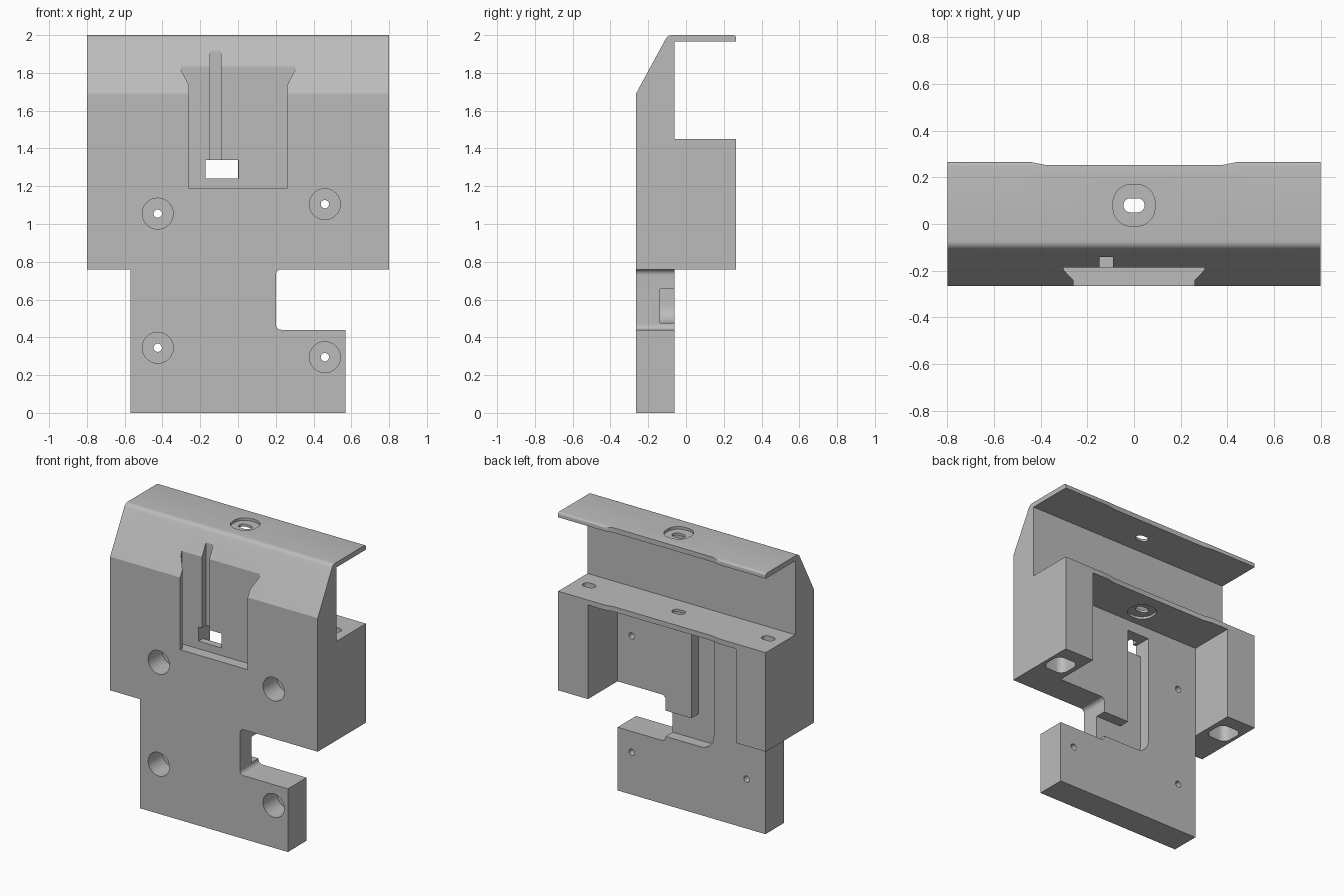
import bpy, bmesh, math

cube = bpy.data.objects.get("Cube")
if cube:
    bpy.data.objects.remove(cube, do_unlink=True)

# Single grey plastic
grey = bpy.data.materials.new("light_grey")
grey.use_nodes = True
COLOR = (0.5, 0.5, 0.5, 1)
grey.diffuse_color = COLOR
grey.node_tree.nodes["Principled BSDF"].inputs["Base Color"].default_value = COLOR
grey.node_tree.nodes["Principled BSDF"].inputs["Roughness"].default_value = 0.6

PLACE = {
    "x": lambda a, b, d: (d, a, b),
    "y": lambda a, b, d: (a, d, b),
    "z": lambda a, b, d: (a, b, d),
}


def prism(name, pts, axis, lo, hi):
    """Extrude a flat outline along an axis from lo to hi."""
    place = PLACE[axis]
    bm = bmesh.new()
    base = [bm.verts.new(place(a, b, lo)) for a, b in pts]
    top = [bm.verts.new(place(a, b, hi)) for a, b in pts]
    bm.faces.new(base)
    bm.faces.new(top)
    n = len(pts)
    for i in range(n):
        j = (i + 1) % n
        bm.faces.new((base[i], base[j], top[j], top[i]))
    bmesh.ops.recalc_face_normals(bm, faces=bm.faces)
    mesh = bpy.data.meshes.new(name)
    bm.to_mesh(mesh)
    bm.free()
    mesh.materials.append(grey)
    ob = bpy.data.objects.new(name, mesh)
    bpy.context.collection.objects.link(ob)
    return ob


def arc(ca, cb, r, start, end, steps=8):
    angles = [math.radians(start + (end - start) * i / steps) for i in range(steps + 1)]
    return [(ca + r * math.cos(t), cb + r * math.sin(t)) for t in angles]


def rect(a0, a1, b0, b1):
    return [(a0, b0), (a1, b0), (a1, b1), (a0, b1)]


def round_rect(a0, a1, b0, b1, r):
    return (arc(a1 - r, b1 - r, r, 0, 90) + arc(a0 + r, b1 - r, r, 90, 180)
            + arc(a0 + r, b0 + r, r, 180, 270) + arc(a1 - r, b0 + r, r, 270, 360))


def circle(a, b, r):
    return arc(a, b, r, 0, 360, 32)[:-1]


# Bracket body: side profile with sloped front, top flange and rear shelf
profile = [(-0.265, 0), (-0.06, 0), (-0.06, 0.76), (0.265, 0.76), (0.265, 1.45),
           (-0.06, 1.45), (-0.06, 1.965), (0.265, 1.965)]
profile += arc(0.25, 1.985, 0.015, 0, 90, 4)
profile += arc(-0.073, 1.96, 0.04, 90, 150, 6)
profile += [(-0.265, 1.69)]
body = prism("mounting_bracket", profile, "x", -0.8, 0.8)


def cut(pts, axis, lo, hi):
    tool = prism("cutter", pts, axis, lo, hi)
    tool.hide_render = True
    mod = body.modifiers.new("cut", "BOOLEAN")
    mod.operation = "DIFFERENCE"
    mod.solver = "EXACT"
    mod.object = tool
    deps = bpy.context.evaluated_depsgraph_get()
    mesh = bpy.data.meshes.new_from_object(body.evaluated_get(deps))
    body.modifiers.clear()
    body.data = mesh
    bpy.data.objects.remove(tool, do_unlink=True)


# Narrower lower plate, side notch and rear cavity between the legs
cut(rect(-1, -0.57, -0.1, 0.76), "y", -0.5, 0.5)
cut(rect(0.57, 1, -0.1, 0.76), "y", -0.5, 0.5)
cut(round_rect(0.2, 0.9, 0.44, 0.76, 0.03), "y", -0.5, 0.5)
cut(rect(-0.57, 0.57, 0.7, 1.415), "y", -0.06, 0.5)

# Shallow relief along the rear edges of flange and shelf
cut([(-0.44, 0.265), (-0.38, 0.253), (0.38, 0.253), (0.44, 0.265),
     (0.44, 0.4), (-0.44, 0.4)], "z", 1.3, 2.1)

# Dovetail pocket and groove in the front
cut([(-0.26, -0.4), (-0.26, -0.24), (-0.302, -0.197), (-0.302, -0.187),
     (0.302, -0.187), (0.302, -0.197), (0.26, -0.24), (0.26, -0.4)], "z", 1.187, 2.1)
cut(rect(-0.147, -0.09, -0.3, -0.142), "z", 1.3, 2.1)

# Cable channel on the rear with window through to the front
channel = [(0.3, 0.475), (0.3, 0.655), (0, 0.655), (0, 1.34), (-0.172, 1.34)]
channel += arc(-0.072, 0.575, 0.1, 180, 270)
cut(channel, "y", -0.138, 0.1)
cut(rect(-0.172, 0.003, 1.24, 1.34), "y", -0.5, -0.1)

# Counterbored screw holes
for x, z in [(-0.425, 1.055), (0.46, 1.105), (-0.425, 0.345), (0.46, 0.295)]:
    cut(circle(x, z, 0.082), "y", -0.5, -0.11)
    cut(circle(x, z, 0.022), "y", -0.5, 0)

# Recessed slot in the top flange
cut(round_rect(-0.09, 0.09, -0.01, 0.17, 0.08), "z", 1.982, 2.1)
cut(round_rect(-0.045, 0.045, 0.05, 0.11, 0.029), "z", 1.9, 2.1)

# Shelf slots, recessed from below; the outer two run up through the legs
cut(round_rect(-0.09, 0.09, -0.01, 0.17, 0.08), "z", 1.3, 1.432)
for x in (-0.69, 0.69):
    cut(round_rect(x - 0.085, x + 0.085, -0.005, 0.165, 0.05), "z", 0.7, 1.41)
for x in (-0.69, 0, 0.69):
    cut(round_rect(x - 0.045, x + 0.045, 0.05, 0.11, 0.029), "z", 1.3, 1.5)

bpy.ops.object.select_all(action="DESELECT")
body.select_set(True)
bpy.context.view_layer.objects.active = body
bpy.ops.object.shade_smooth_by_angle(angle=math.radians(25))
